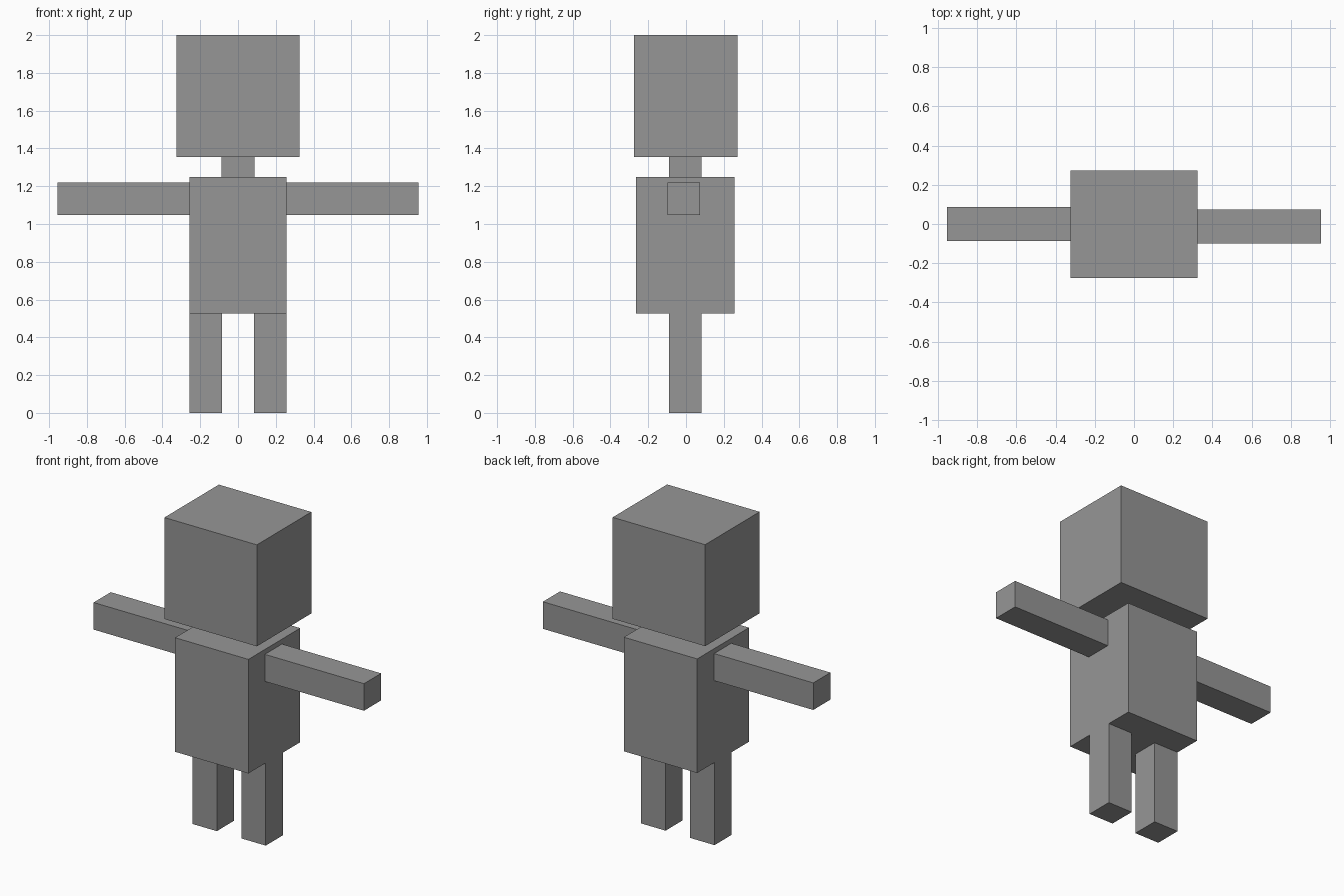
import bpy
from mathutils import Vector

default_cube = bpy.data.objects.get("Cube")
if default_cube:
    bpy.data.objects.remove(default_cube, do_unlink=True)

# Single grey used on the whole figure
GREY = (0.305, 0.305, 0.305, 1.0)
grey = bpy.data.materials.new("plain_grey")
grey.use_nodes = True
grey.diffuse_color = GREY
shader = next(n for n in grey.node_tree.nodes if n.type == "BSDF_PRINCIPLED")
shader.inputs["Base Color"].default_value = GREY


def box(name, low, high):
    """Flat-sided box spanning two opposite corners."""
    low, high = Vector(low), Vector(high)
    bpy.ops.mesh.primitive_cube_add(size=1, location=(low + high) / 2)
    part = bpy.context.object
    part.name = name
    part.scale = high - low
    bpy.ops.object.transform_apply(location=False, rotation=False, scale=True)
    part.data.materials.append(grey)
    return part


# Head, neck and torso
box("head", (-0.325, -0.275, 1.355), (0.325, 0.272, 2.0))
box("neck", (-0.088, -0.09, 1.25), (0.088, 0.082, 1.355))
box("torso", (-0.258, -0.264, 0.525), (0.258, 0.256, 1.25))

# Legs under the outer edges of the torso, arms straight out to the sides
# The left arm sits slightly further forward than the right
for side, sign, arm_y in (("left", 1, -0.013), ("right", -1, 0.0)):
    box(side + "_leg", (sign * 0.172 - 0.086, -0.09, 0.0),
        (sign * 0.172 + 0.086, 0.082, 0.525))
    box(side + "_arm", (sign * 0.606 - 0.349, arm_y - 0.086, 1.047),
        (sign * 0.606 + 0.349, arm_y + 0.086, 1.219))
